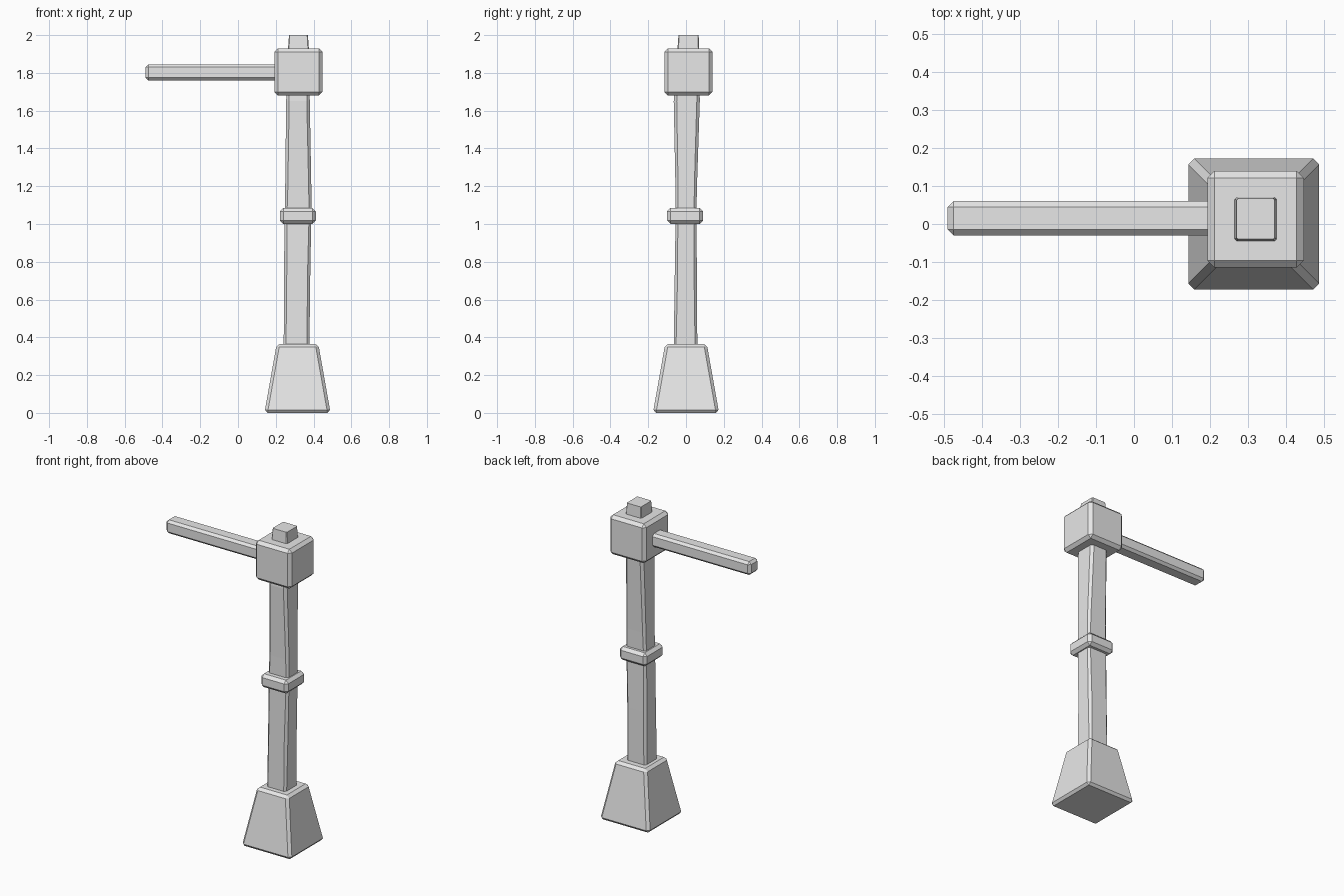
import bpy
import bmesh

if "Cube" in bpy.data.objects:
    bpy.data.objects.remove(bpy.data.objects["Cube"], do_unlink=True)

stone = bpy.data.materials.new("light_grey")
stone.use_nodes = True
grey = (0.8, 0.8, 0.8, 1)
stone.diffuse_color = grey
stone.node_tree.nodes["Principled BSDF"].inputs["Base Color"].default_value = grey


def finish(name, bm):
    bmesh.ops.recalc_face_normals(bm, faces=bm.faces)
    mesh = bpy.data.meshes.new(name)
    bm.to_mesh(mesh)
    bm.free()
    mesh.materials.append(stone)
    obj = bpy.data.objects.new(name, mesh)
    bpy.context.collection.objects.link(obj)
    return obj


def block(name, x, y, z, bevel, taper=1.0):
    """Chamfered box from (low, high) ranges, narrowed at the top by taper."""
    bm = bmesh.new()
    bmesh.ops.create_cube(bm, size=1)
    for v in bm.verts:
        s = taper if v.co.z > 0 else 1.0
        for i, (lo, hi) in enumerate((x, y, z)):
            k = s if i < 2 else 1.0
            v.co[i] = (lo + hi) / 2 + v.co[i] * (hi - lo) * k
    bmesh.ops.bevel(bm, geom=bm.edges[:], offset=bevel, segments=1,
                    affect='EDGES', clamp_overlap=True)
    return finish(name, bm)


def chamfered_ring(x0, x1, y0, y1, c):
    """Rectangle with its four corners cut off."""
    return [(x0 + c, y0), (x1 - c, y0), (x1, y0 + c), (x1, y1 - c),
            (x1 - c, y1), (x0 + c, y1), (x0, y1 - c), (x0, y0 + c)]


def loft(name, sections):
    bm = bmesh.new()
    rings = [[bm.verts.new((px, py, z)) for px, py in chamfered_ring(*box)]
             for z, *box in sections]
    for a, b in zip(rings, rings[1:]):
        n = len(a)
        for i in range(n):
            j = (i + 1) % n
            bm.faces.new((a[i], a[j], b[j], b[i]))
    bm.faces.new(rings[0][::-1])
    bm.faces.new(rings[-1])
    return finish(name, bm)


# Flared foot
block("base", (0.14, 0.49), (-0.175, 0.175), (0, 0.365), 0.016, taper=0.63)

# Uneven hewn post: height, x range, y range, corner cut
loft("post", [
    (0.34, 0.242, 0.378, -0.065, 0.060, 0.012),
    (0.70, 0.243, 0.382, -0.060, 0.058, 0.015),
    (1.04, 0.247, 0.388, -0.055, 0.055, 0.012),
    (1.20, 0.250, 0.388, -0.056, 0.058, 0.014),
    (1.65, 0.255, 0.380, -0.065, 0.073, 0.016),
    (1.93, 0.265, 0.375, -0.045, 0.070, 0.005),
    (2.00, 0.270, 0.370, -0.040, 0.067, 0.004),
])

# Collar halfway up, head block and side arm
block("collar", (0.222, 0.412), (-0.10, 0.09), (1.0, 1.085), 0.018)
block("head", (0.193, 0.447), (-0.115, 0.14), (1.68, 1.93), 0.019)
block("arm", (-0.49, 0.25), (-0.03, 0.06), (1.76, 1.845), 0.015)
